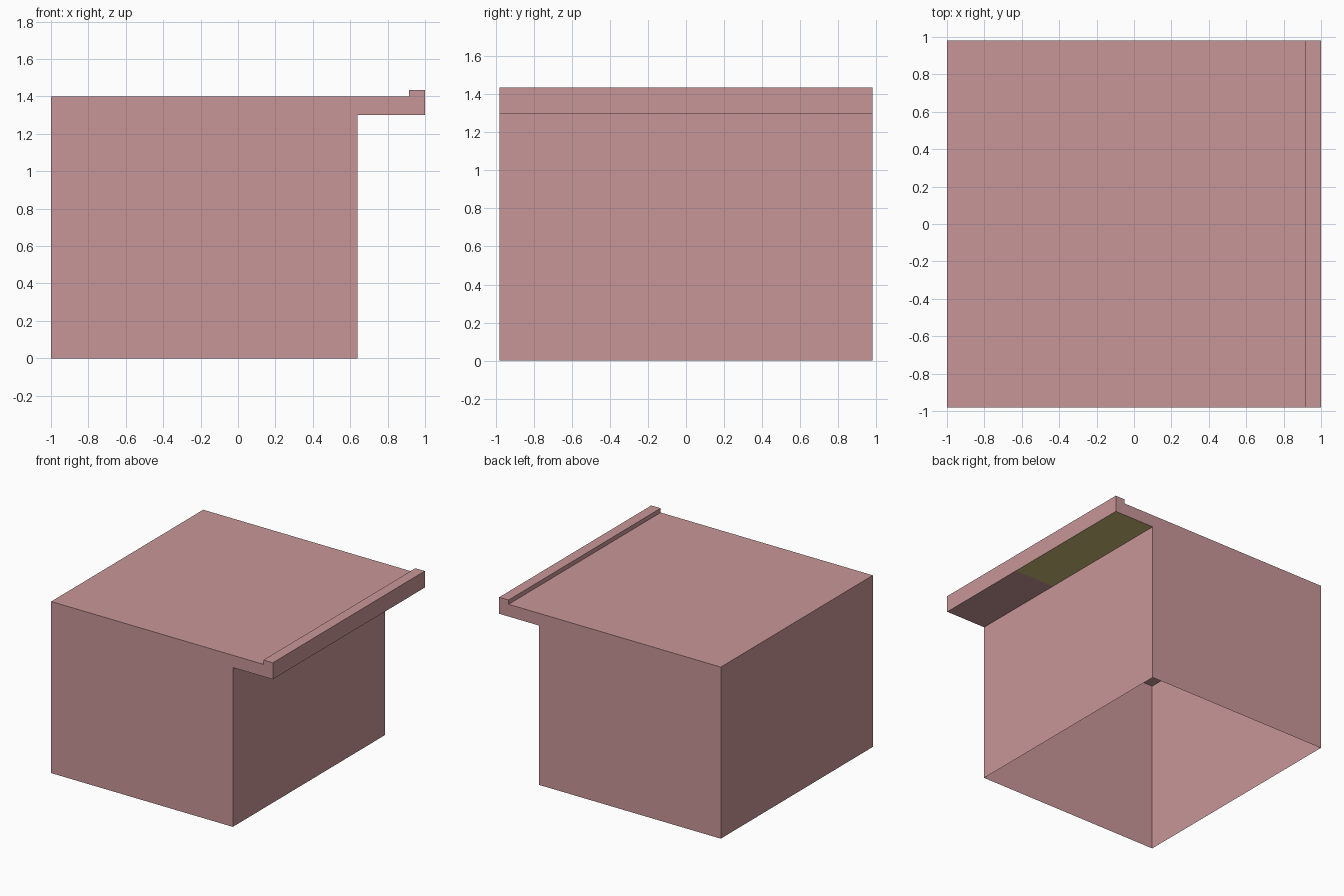
import bpy, bmesh

if "Cube" in bpy.data.objects:
    bpy.data.objects.remove(bpy.data.objects["Cube"])

HALF_DEPTH = 0.98
PATCH_START = -0.18   # the underside is olive from here to the back

# Side profile (x, z): block with an overhanging, lipped ledge
PROFILE = [(-1, 0), (0.64, 0), (0.64, 1.30), (1, 1.30), (1, 1.435),
           (0.915, 1.435), (0.915, 1.40), (-1, 1.40)]


def material(name, rgb):
    mat = bpy.data.materials.new(name)
    mat.diffuse_color = (*rgb, 1)
    mat.use_nodes = True
    mat.node_tree.nodes["Principled BSDF"].inputs["Base Color"].default_value = mat.diffuse_color
    return mat


bm = bmesh.new()

# Extrude the profile from front to back
front = bm.faces.new([bm.verts.new((x, -HALF_DEPTH, z)) for x, z in PROFILE])
ext = bmesh.ops.extrude_face_region(bm, geom=[front], use_keep_orig=True)
back_verts = [g for g in ext["geom"] if isinstance(g, bmesh.types.BMVert)]
bmesh.ops.translate(bm, verts=back_verts, vec=(0, 2 * HALF_DEPTH, 0))
bmesh.ops.recalc_face_normals(bm, faces=bm.faces[:])

# Open bottom: the block is a hollow shell
floor = [f for f in bm.faces if all(v.co.z < 0.01 for v in f.verts)]
bmesh.ops.delete(bm, geom=floor, context='FACES_ONLY')

# Cut the ledge underside and colour its rear part
under = [f for f in bm.faces if all(abs(v.co.z - 1.30) < 0.001 for v in f.verts)][0]
bmesh.ops.bisect_plane(bm, geom=[under] + under.edges[:] + under.verts[:],
                       plane_co=(0, PATCH_START, 0), plane_no=(0, 1, 0))
for f in bm.faces:
    if all(abs(v.co.z - 1.30) < 0.001 for v in f.verts):
        f.material_index = int(f.calc_center_median().y > PATCH_START)

mesh = bpy.data.meshes.new("block_with_ledge")
bm.to_mesh(mesh)
bm.free()
mesh.materials.append(material("dusty pink", (0.584, 0.305, 0.314)))
mesh.materials.append(material("olive", (0.578, 0.497, 0.178)))
obj = bpy.data.objects.new("block_with_ledge", mesh)
bpy.context.collection.objects.link(obj)
